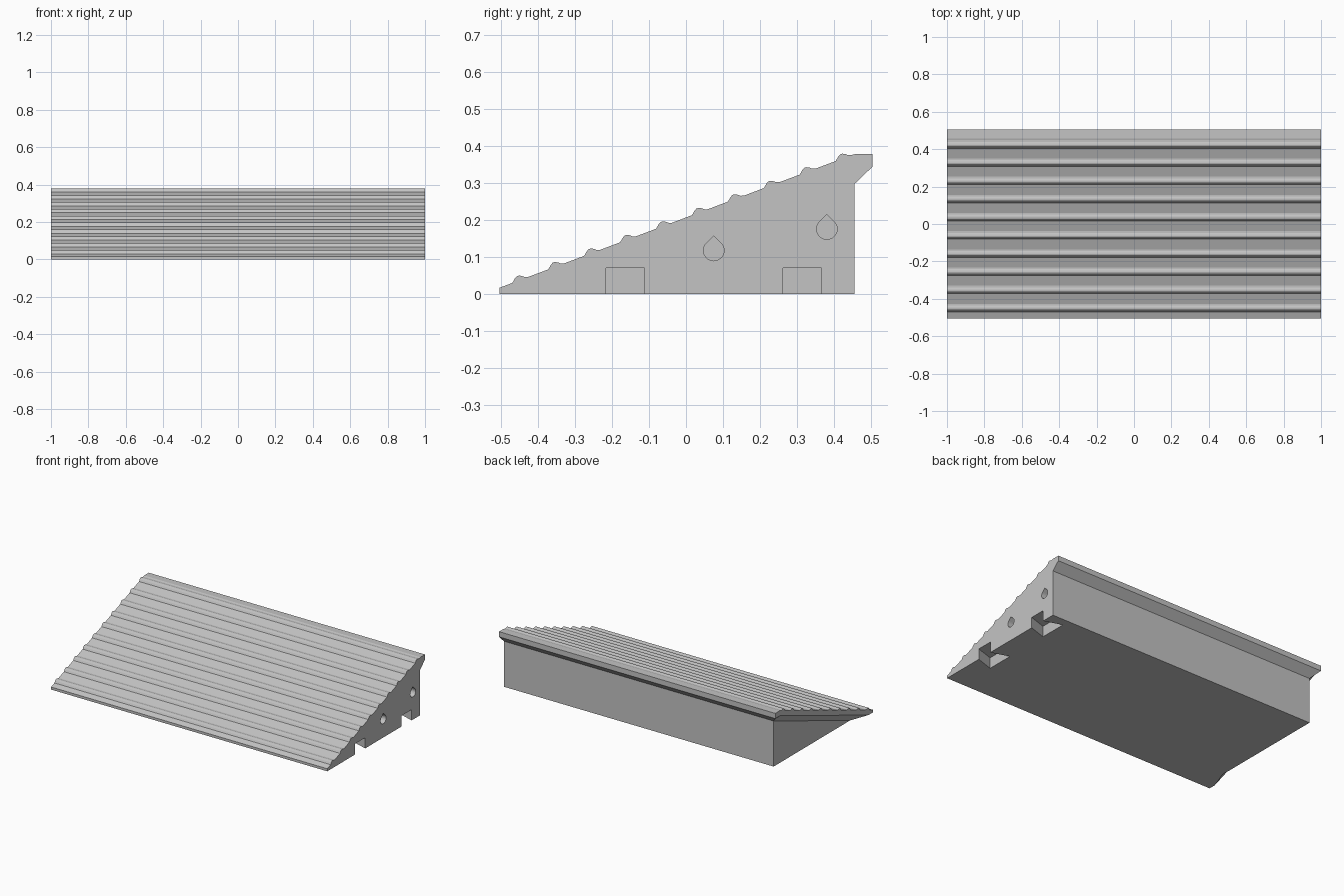
import bpy, bmesh, math

cube = bpy.data.objects.get("Cube")
if cube:
    bpy.data.objects.remove(cube, do_unlink=True)

grey = bpy.data.materials.new("light_grey")
grey.use_nodes = True
colour = (0.55, 0.55, 0.55, 1)
grey.diffuse_color = colour
grey.node_tree.nodes["Principled BSDF"].inputs["Base Color"].default_value = colour

SLOPE = 0.377
LIP = 0.046


def tread(y):
    """Height of the sloping tread at y."""
    return 0.03 + SLOPE * (y + 0.47)


def loft(name, rings):
    """Closed solid through a row of matching rings."""
    bm = bmesh.new()
    loops = [[bm.verts.new(p) for p in ring] for ring in rings]
    n = len(loops[0])
    for a, b in zip(loops, loops[1:]):
        for i in range(n):
            j = (i + 1) % n
            bm.faces.new((a[i], a[j], b[j], b[i]))
    bm.faces.new(loops[0])
    bm.faces.new(loops[-1])
    bmesh.ops.recalc_face_normals(bm, faces=bm.faces)
    mesh = bpy.data.meshes.new(name)
    bm.to_mesh(mesh)
    bm.free()
    mesh.materials.append(grey)
    obj = bpy.data.objects.new(name, mesh)
    bpy.context.collection.objects.link(obj)
    return obj


def along_x(name, profile, x0, x1):
    return loft(name, [[(x, y, z) for y, z in profile] for x in (x0, x1)])


def cut(obj, cutter):
    cutter.hide_render = True
    mod = obj.modifiers.new("cut", 'BOOLEAN')
    mod.operation = 'DIFFERENCE'
    mod.solver = 'EXACT'
    mod.object = cutter
    bpy.context.view_layer.objects.active = obj
    bpy.ops.object.modifier_apply(modifier=mod.name)
    bpy.data.objects.remove(cutter, do_unlink=True)


# Ramp body: ribbed tread, back lip and wall
rib = [(0, 0), (0.007, 0.012), (0.012, 0.018), (0.018, 0.020),
       (0.026, 0.019), (0.034, 0.016), (0.043, 0.0162)]
profile = [(-0.505, 0), (-0.505, tread(-0.505))]
for k in range(10):
    y = -0.47 + k * 0.0972
    profile += [(y + dy, tread(y) + dz) for dy, dz in rib]
profile += [(0.458, 0.379), (0.505, 0.379), (0.505, 0.345), (0.456, 0.298), (0.456, 0)]
ramp = along_x("ramp", profile, -1, 1)

# Undercut below the tread on the right end, matching the back lip
rings = []
for y, base in ((-0.6, tread(-0.6)), (0.456, 0.379), (0.6, 0.379)):
    low, high = base - 0.081, base - 0.034
    rise = (high - low) / LIP
    rings.append([(-1.1, y, high + 0.1 * rise), (-1 + LIP, y, low),
                  (-1 + LIP, y, -0.3), (-1.1, y, -0.3)])
cut(ramp, loft("end_undercut", rings))

# Dovetail connector slots in the left end
for y in (-0.165, 0.315):
    shape = [(0.882, -0.09), (1.05, -0.036), (1.05, 0.036), (0.882, 0.09)]
    cut(ramp, loft("dovetail_slot",
                   [[(x, y + dy, z) for x, dy in shape] for z in (-0.05, 0.07)]))

# Teardrop peg holes in the left end
for y, z in ((0.075, 0.118), (0.381, 0.176)):
    r = 0.028
    drop = [(y, z + r * math.sqrt(2))]
    for i in range(19):
        a = math.radians(45 - i * 15)
        drop.append((y + r * math.cos(a), z + r * math.sin(a)))
    cut(ramp, along_x("peg_hole", drop, 0.8, 1.05))
